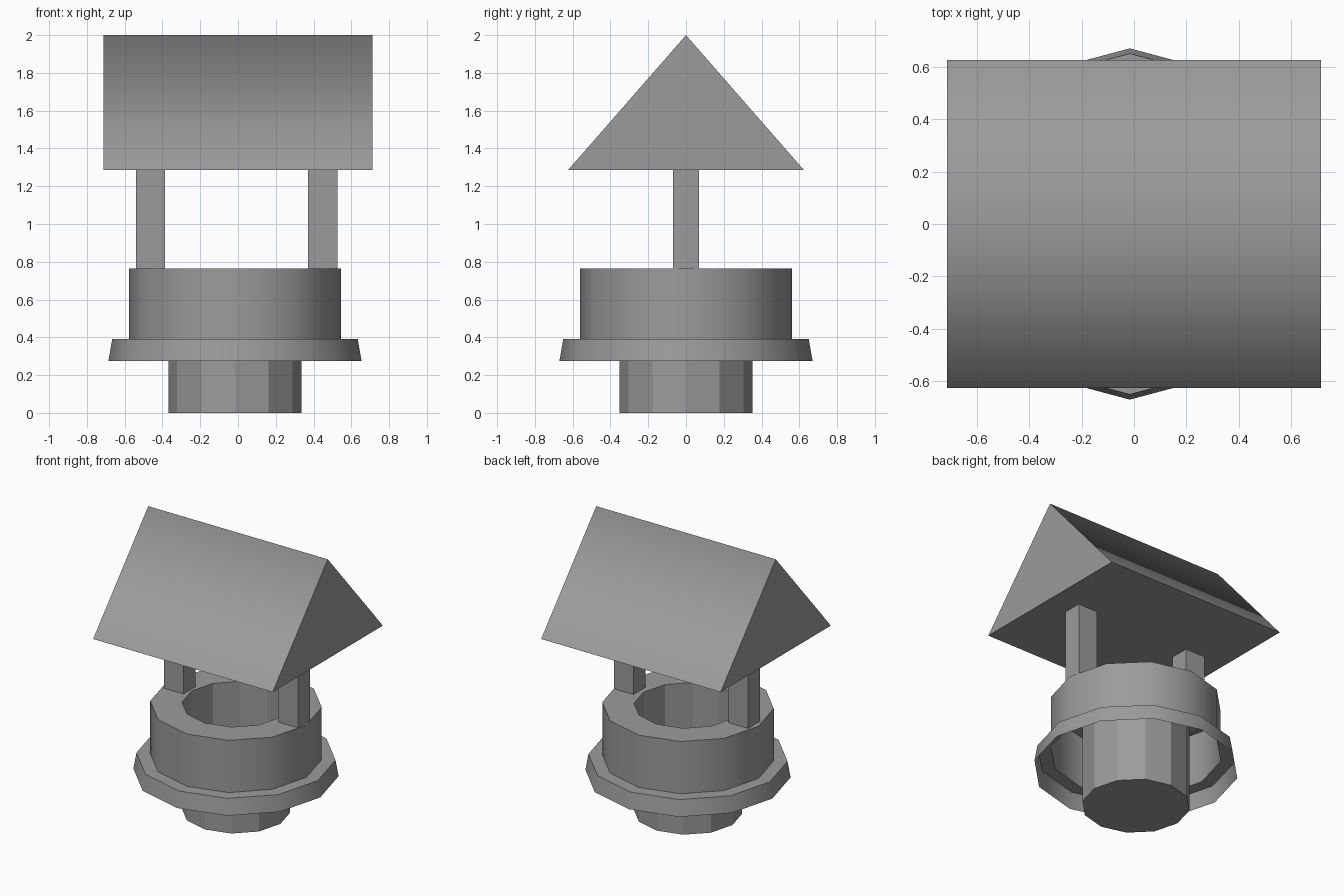
import bpy, bmesh
from math import cos, sin, pi, radians
from mathutils import Matrix, Vector

cube = bpy.data.objects.get("Cube")
if cube:
    bpy.data.objects.remove(cube, do_unlink=True)

GREY = (0.33, 0.33, 0.33, 1)
grey = bpy.data.materials.new("plain grey")
grey.use_nodes = True
grey.diffuse_color = GREY
grey.node_tree.nodes["Principled BSDF"].inputs["Base Color"].default_value = GREY

SIDES = 12
AXIS_X = -0.016      # the well sits slightly off the roof's centre
RIM_Z = 0.765
EAVE_Z = 1.285


def finish(bm, name, smooth_edge=None):
    """Turn a bmesh into an object; edges passing smooth_edge are shaded smooth."""
    if smooth_edge:
        for f in bm.faces:
            f.smooth = True
        for e in bm.edges:
            e.smooth = smooth_edge(e)
    mesh = bpy.data.meshes.new(name)
    bm.to_mesh(mesh)
    bm.free()
    mesh.materials.append(grey)
    obj = bpy.data.objects.new(name, mesh)
    bpy.context.collection.objects.link(obj)
    return obj


def revolve(profile, floor=False):
    """Sweep (radius, height) points, listed from the top down, round the well axis."""
    bm = bmesh.new()
    rings = [[bm.verts.new((AXIS_X + r * cos(2 * pi * i / SIDES),
                            r * sin(2 * pi * i / SIDES), z))
              for i in range(SIDES)] for r, z in profile]
    for a, b in zip(rings, rings[1:]):
        for i in range(SIDES):
            j = (i + 1) % SIDES
            bm.faces.new((b[i], b[j], a[j], a[i]))
    if floor:
        bm.faces.new(rings[-1][::-1])
    bm.normal_update()
    return bm


# Shaft: open-topped faceted tube with a floor
finish(revolve([(0.353, RIM_Z), (0.353, 0)], floor=True), "well_shaft")

# Rim, wall and flared skirt: one thin shell, open underneath
shell = [(0.353, RIM_Z), (0.56, RIM_Z), (0.56, 0.39), (0.65, 0.39), (0.67, 0.275)]
finish(revolve(shell), "well_wall",
       lambda e: e.calc_face_angle(0) < radians(40))

# Two posts standing on the rim
for name, x in (("left_post", 0.448), ("right_post", -0.463)):
    bm = bmesh.new()
    bmesh.ops.create_cube(bm, size=1)
    height = EAVE_Z - RIM_Z + 0.005
    bmesh.ops.transform(bm, verts=bm.verts, matrix=(
        Matrix.Translation((x, 0, EAVE_Z - height / 2))
        @ Matrix.Diagonal((0.155, 0.135, height, 1))))
    finish(bm, name)

# Roof: triangular prism, softly shaded across the ridge
bm = bmesh.new()
gable = bm.faces.new([bm.verts.new((-0.713, y, z))
                      for y, z in ((-0.625, EAVE_Z), (0, 2), (0.625, EAVE_Z))])
geom = bmesh.ops.extrude_face_region(bm, geom=[gable], use_keep_orig=True)["geom"]
bmesh.ops.translate(bm, vec=Vector((1.426, 0, 0)),
                    verts=[g for g in geom if isinstance(g, bmesh.types.BMVert)])
bmesh.ops.recalc_face_normals(bm, faces=bm.faces)
finish(bm, "roof", lambda e: all(v.co.z > 1.9 for v in e.verts))
